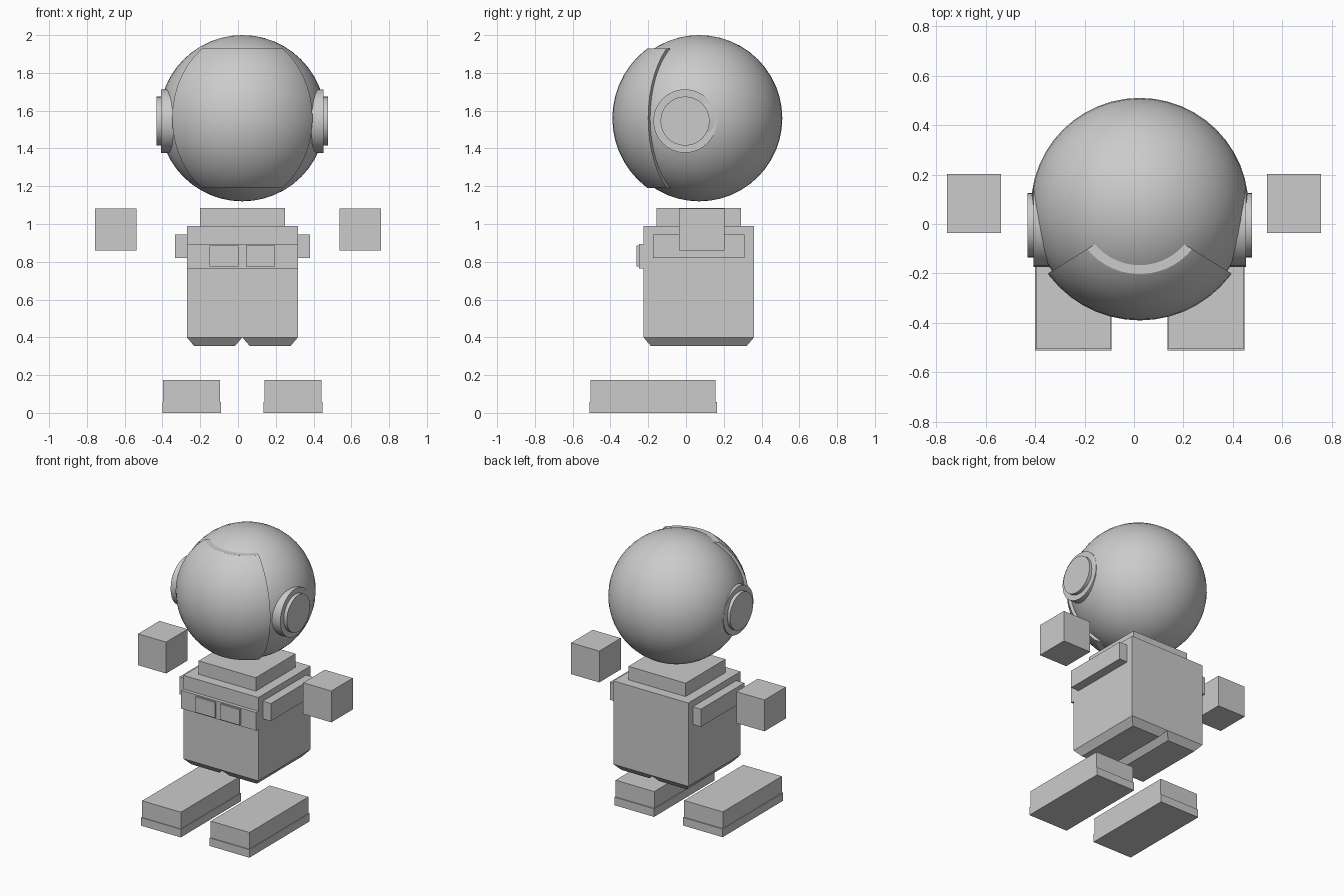
import bpy, bmesh, math
from mathutils import Vector, Matrix

if "Cube" in bpy.data.objects:
    bpy.data.objects.remove(bpy.data.objects["Cube"], do_unlink=True)

MID = 0.023  # symmetry line of head, torso and feet

grey = bpy.data.materials.new("plain grey")
grey.use_nodes = True
grey.diffuse_color = (0.6, 0.6, 0.6, 1)
grey.node_tree.nodes["Principled BSDF"].inputs["Base Color"].default_value = (0.6, 0.6, 0.6, 1)


def finish(name, bm, smooth=False):
    bmesh.ops.recalc_face_normals(bm, faces=bm.faces[:])
    mesh = bpy.data.meshes.new(name)
    bm.to_mesh(mesh)
    bm.free()
    mesh.materials.append(grey)
    if smooth:
        mesh.shade_smooth()
        mesh.set_sharp_from_angle(angle=math.radians(30))
    ob = bpy.data.objects.new(name, mesh)
    bpy.context.collection.objects.link(ob)
    return ob


def box(name, x, y, z, taper=0.0):
    """Box from ranges; taper pulls the bottom corners inward."""
    bm = bmesh.new()
    bmesh.ops.create_cube(bm, size=1)
    for v in bm.verts:
        inset = taper if v.co.z < 0 else 0
        size = Vector((x[1] - x[0] - 2 * inset, y[1] - y[0] - 2 * inset, z[1] - z[0]))
        centre = Vector((sum(x), sum(y), sum(z))) / 2
        v.co = v.co * size + centre
    return finish(name, bm)


def box_pair(name, x, y, z, middle=MID, taper=0.0):
    """Left and right boxes, x measured outward from the middle."""
    box("left_" + name, (middle + x[0], middle + x[1]), y, z, taper)
    box("right_" + name, (middle - x[1], middle - x[0]), y, z, taper)


def ball(radius):
    bm = bmesh.new()
    bmesh.ops.create_uvsphere(bm, u_segments=48, v_segments=24, radius=radius)
    return bm


# Head
head_centre = Vector((MID, 0.07, 1.56))
bm = ball(0.44)
bmesh.ops.translate(bm, verts=bm.verts[:], vec=head_centre)
finish("head", bm, True)

# Raised visor: larger ball trimmed at top, bottom and both sides
bm = ball(0.46)
cuts = [((0, 0, 0.37), (0, 0, 1)), ((0, 0, -0.37), (0, 0, -1)),
        ((0, -0.04, 0), (0.62, 1, 0)), ((0, -0.04, 0), (-0.62, 1, 0))]
for point, normal in cuts:
    geom = bm.verts[:] + bm.edges[:] + bm.faces[:]
    bmesh.ops.bisect_plane(bm, geom=geom, dist=1e-5, plane_co=point,
                           plane_no=Vector(normal).normalized(), clear_outer=True)
    rim = [e for e in bm.edges if e.is_boundary]
    bmesh.ops.holes_fill(bm, edges=rim, sides=0)
bmesh.ops.translate(bm, verts=bm.verts[:], vec=head_centre)
finish("visor", bm, True)

# Ear discs
for side, sign in (("left", 1), ("right", -1)):
    for part, radius, outer in (("ear_ring", 0.168, 0.43), ("ear_cap", 0.13, 0.454)):
        bm = bmesh.new()
        place = Matrix.Translation((MID + sign * (outer - 0.05), -0.005, 1.545))
        bmesh.ops.create_cone(bm, cap_ends=True, segments=32, radius1=radius, radius2=radius,
                              depth=0.1, matrix=place @ Matrix.Rotation(math.pi / 2, 4, "Y"))
        finish(side + "_" + part, bm, True)

# Torso, neck and chest
box("torso", (-0.27, 0.317), (-0.225, 0.36), (0.4, 0.99))
box("neck", (-0.2, 0.248), (-0.155, 0.29), (0.99, 1.085))
box("chest_band", (-0.27, 0.317), (-0.25, -0.225), (0.765, 0.893))
box_pair("chest_pouch", (0.02, 0.174), (-0.262, -0.25), (0.775, 0.885))
box_pair("hip", (0, 0.294), (-0.225, 0.36), (0.355, 0.4), taper=0.038)
box_pair("side_bar", (0.294, 0.357), (-0.175, 0.31), (0.82, 0.945))

# Floating hands and feet
box_pair("hand", (0.537, 0.757), (-0.037, 0.203), (0.86, 1.082), middle=0)
box_pair("foot", (0.117, 0.42), (-0.505, 0.155), (0.055, 0.175))
box_pair("sole", (0.113, 0.424), (-0.511, 0.163), (0, 0.057))
